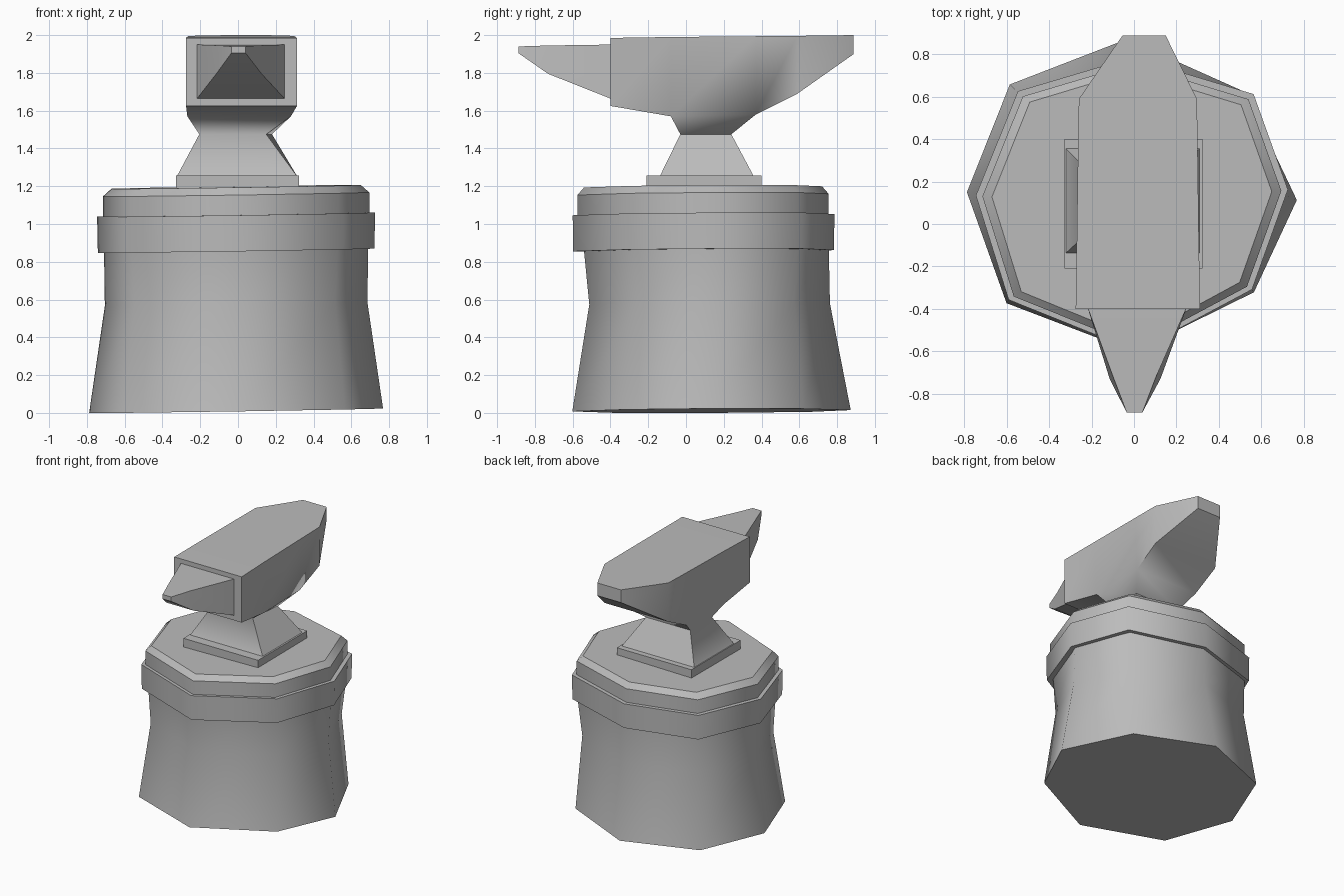
import bpy, bmesh, math

cube = bpy.data.objects.get("Cube")
if cube:
    bpy.data.objects.remove(cube, do_unlink=True)

GREY = (0.5, 0.5, 0.5, 1)
mat = bpy.data.materials.new("plain_grey")
mat.use_nodes = True
mat.diffuse_color = GREY
mat.node_tree.nodes["Principled BSDF"].inputs["Base Color"].default_value = GREY


def loft(rings):
    """Skin a stack of equal-length rings and cap both ends."""
    bm = bmesh.new()
    loops = [[bm.verts.new(p) for p in ring] for ring in rings]
    n = len(loops[0])
    for a, b in zip(loops, loops[1:]):
        for i in range(n):
            j = (i + 1) % n
            bm.faces.new((a[i], a[j], b[j], b[i]))
    bm.faces.new(loops[0][::-1])
    bm.faces.new(loops[-1])
    return bm, loops


def finish(name, bm, angle, sharp=lambda e: False):
    bmesh.ops.recalc_face_normals(bm, faces=bm.faces)
    for f in bm.faces:
        f.smooth = True
    for e in bm.edges:
        bend = e.calc_face_angle(0)
        e.smooth = not (bend > math.radians(angle) or sharp(e))
    mesh = bpy.data.meshes.new(name)
    bm.to_mesh(mesh)
    bm.free()
    mesh.materials.append(mat)
    bpy.context.collection.objects.link(bpy.data.objects.new(name, mesh))


# Uneven eight-sided outlines for the stump foot and its rim
FOOT = [(1, -.03), (.69, .66), (-.03, 1), (-.74, .71),
        (-1, .02), (-.76, -.69), (.01, -1), (.74, -.62)]
RIM = [(1, .1), (.78, .75), (0, 1), (-.73, .77),
       (-1, .06), (-.79, -.65), (.03, -1), (.77, -.58)]


def ring(cy, rx, ry, z, rim=1.0):
    pts = []
    for (fx, fy), (gx, gy) in zip(FOOT, RIM):
        x = -.01 + rx * (fx + (gx - fx) * rim)
        y = cy + ry * (fy + (gy - fy) * rim)
        pts.append((x, y, z + .011 + .015 * x + .005 * y))
    return pts


# Wooden block, hoop and top disc: every ring but the block's middle is a hard edge
def round_part(name, rings, soft=()):
    bm, loops = loft(rings)
    hard = [set(l) for i, l in enumerate(loops) if i not in soft]
    finish(name, bm, 80, lambda e: any(set(e.verts) <= h for h in hard))


round_part("stump", [ring(.135, .778, .737, 0, 0), ring(.125, .695, .637, .565, .5),
                     ring(.105, .7, .65, .9)], soft=(1,))
round_part("stump_hoop", [ring(.093, .732, .69, .847), ring(.093, .736, .693, 1.038)])
round_part("stump_top", [ring(.09, .705, .665, 1.0), ring(.09, .705, .665, 1.145),
                         ring(.09, .66, .63, 1.185)])


def rect(y0, y1, z, x0=-.328, x1=.322):
    return [(x0, y0, z), (x1, y0, z), (x1, y1, z), (x0, y1, z)]


# Foot plate
bm, _ = loft([rect(-.21, .4, 1.17), rect(-.21, .4, 1.258)])
finish("anvil_foot", bm, 30)


# Upright cross-section: y, bottom x range, top x range, z range
def section(y, b0, b1, t0, t1, z0, z1):
    return [(b0, y, z0), (b1, y, z0), (t1, y, z1), (t0, y, z1)]


# Anvil body, with the neck pulled down out of its lowest face
bm, _ = loft([section(-.4, -.275, .312, -.275, .312, 1.625, 1.985),
              section(-.08, -.268, .28, -.27, .306, 1.57, 1.99),
              section(.37, -.263, .28, -.264, .3, 1.58, 1.994),
              section(.59, -.26, .295, -.26, .297, 1.69, 1.996),
              section(.888, -.055, .15, -.055, .15, 1.9, 2.0)])
low = min(bm.faces, key=lambda f: f.calc_center_median().z)
for y0, y1, z, x0, xf, xb in [(-.03, .24, 1.475, -.205, .15, .18),
                              (-.14, .36, 1.25, -.325, .315, .315)]:
    out = bmesh.ops.extrude_face_region(bm, geom=[low])["geom"]
    bmesh.ops.delete(bm, geom=[low], context="FACES_ONLY")
    low = next(g for g in out if isinstance(g, bmesh.types.BMFace))
    for v in low.verts:
        back = v.co.y > .1
        right = v.co.x > 0
        v.co = (((xb if back else xf) if right else x0), (y1 if back else y0), z)
finish("anvil_body", bm, 65,
       lambda e: all(v.co.y > .87 for v in e.verts) or all(v.co.y < -.39 for v in e.verts))

# Horn
bm, _ = loft([section(-.39, -.22, .25, -.22, .25, 1.66, 1.95),
              section(-.73, -.115, .125, -.095, .1, 1.795, 1.945),
              section(-.888, -.035, .04, -.035, .04, 1.905, 1.94)])
finish("anvil_horn", bm, 60, lambda e: all(v.co.y < -.87 for v in e.verts))
